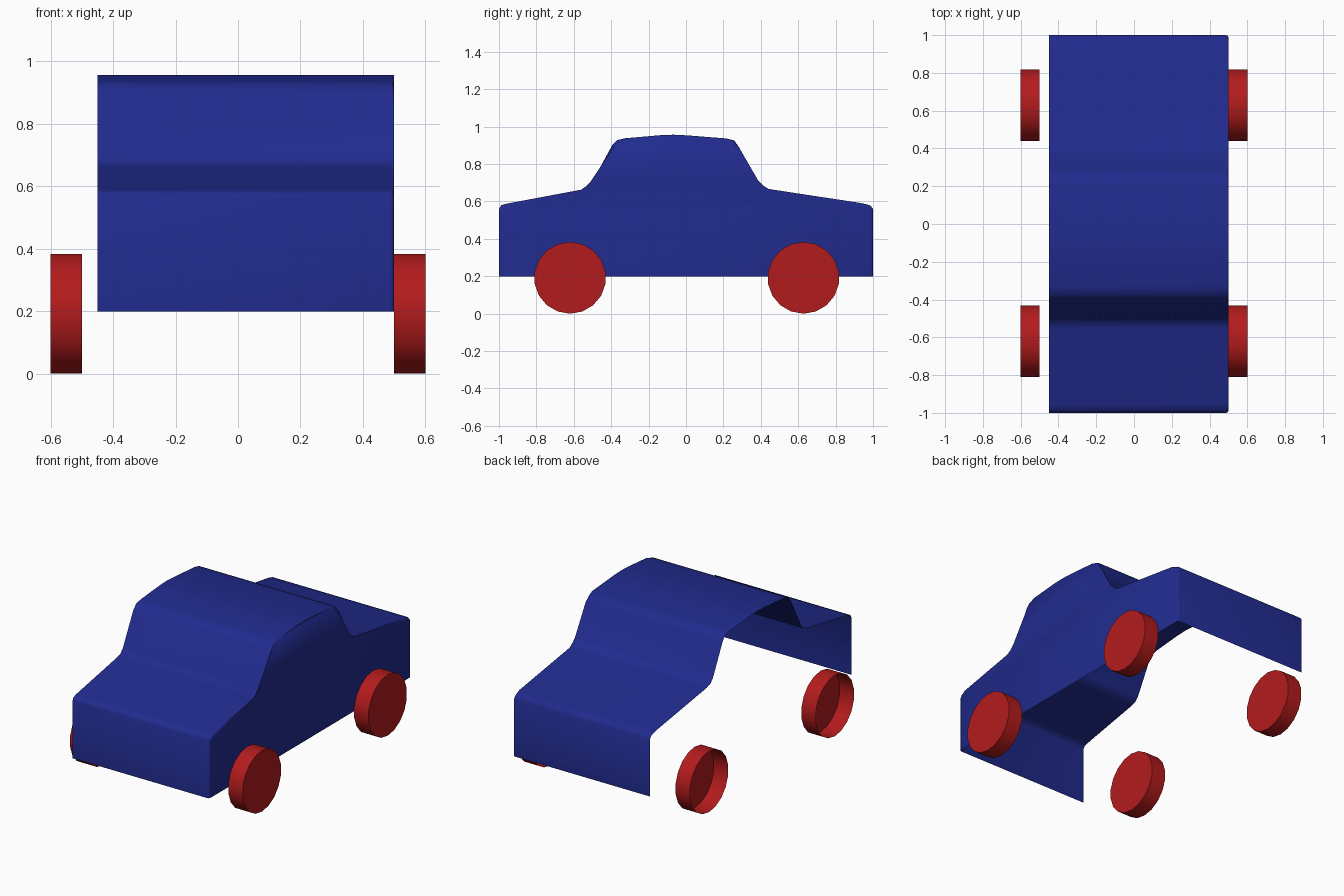
import bpy, bmesh, math

if "Cube" in bpy.data.objects:
    bpy.data.objects.remove(bpy.data.objects["Cube"])


def material(name, color):
    m = bpy.data.materials.new(name)
    m.diffuse_color = (*color, 1)
    m.use_nodes = True
    m.node_tree.nodes["Principled BSDF"].inputs["Base Color"].default_value = m.diffuse_color
    return m


BLUE = material("blue paint", (0.015, 0.024, 0.27))
RED = material("red paint", (0.45, 0.011, 0.012))


def finish(bm, name, mat, angle):
    me = bpy.data.meshes.new(name)
    bm.normal_update()
    bm.to_mesh(me)
    bm.free()
    me.materials.append(mat)
    ob = bpy.data.objects.new(name, me)
    bpy.context.collection.objects.link(ob)
    bpy.ops.object.select_all(action='DESELECT')
    ob.select_set(True)
    bpy.context.view_layer.objects.active = ob
    bpy.ops.object.shade_smooth_by_angle(angle=math.radians(angle))
    return ob


# Body: side profile swept across, closed on the right, open on the left and below
profile = [(-1, .2), (-1, .56), (-.988, .58), (-.955, .589),
           (-.56, .663), (-.525, .673), (-.5, .70),
           (-.395, .90), (-.368, .928), (-.325, .938),
           (-.14, .954), (-.067, .957), (.01, .953),
           (.215, .937), (.258, .926), (.282, .892),
           (.377, .703), (.405, .676), (.44, .667),
           (.94, .591), (.985, .579), (1, .56), (1, .2)]
bm = bmesh.new()
left = [bm.verts.new((-.45, y, z)) for y, z in profile]
right = [bm.verts.new((.5, y, z)) for y, z in profile]
for i in range(len(profile) - 1):
    bm.faces.new((left[i], right[i], right[i + 1], left[i + 1]))
bm.faces.new(right[::-1])
# Softened edge around the closed side
rim = [bm.edges.get((right[i], right[i + 1])) for i in range(len(right) - 1)]
bmesh.ops.bevel(bm, geom=rim, offset=.012, segments=2, profile=.5, affect='EDGES')
bmesh.ops.recalc_face_normals(bm, faces=bm.faces)
side = max(bm.faces, key=lambda f: f.calc_area() if abs(f.normal.x) > .9 else 0)
if side.normal.x < 0:
    bmesh.ops.reverse_faces(bm, faces=bm.faces)
finish(bm, "car_body", BLUE, 50)


# Wheels: shallow drums capped on +x and open on -x
def wheel(name, x, y, r=.192, n=18, width=.1):
    bm = bmesh.new()
    rings = [[bm.verts.new((x + dx, y + r * math.sin(2 * math.pi * i / n),
                            r + r * math.cos(2 * math.pi * i / n)))
              for i in range(n)] for dx in (-width / 2, width / 2)]
    for i in range(n):
        j = (i + 1) % n
        bm.faces.new((rings[0][i], rings[0][j], rings[1][j], rings[1][i]))
    bm.faces.new(rings[1][::-1])
    bmesh.ops.recalc_face_normals(bm, faces=bm.faces)
    finish(bm, name, RED, 40)


for side_name, x in (("left", -.55), ("right", .55)):
    for end, y in (("front", -.62), ("rear", .628)):
        wheel(f"{end}_{side_name}_wheel", x, y)
